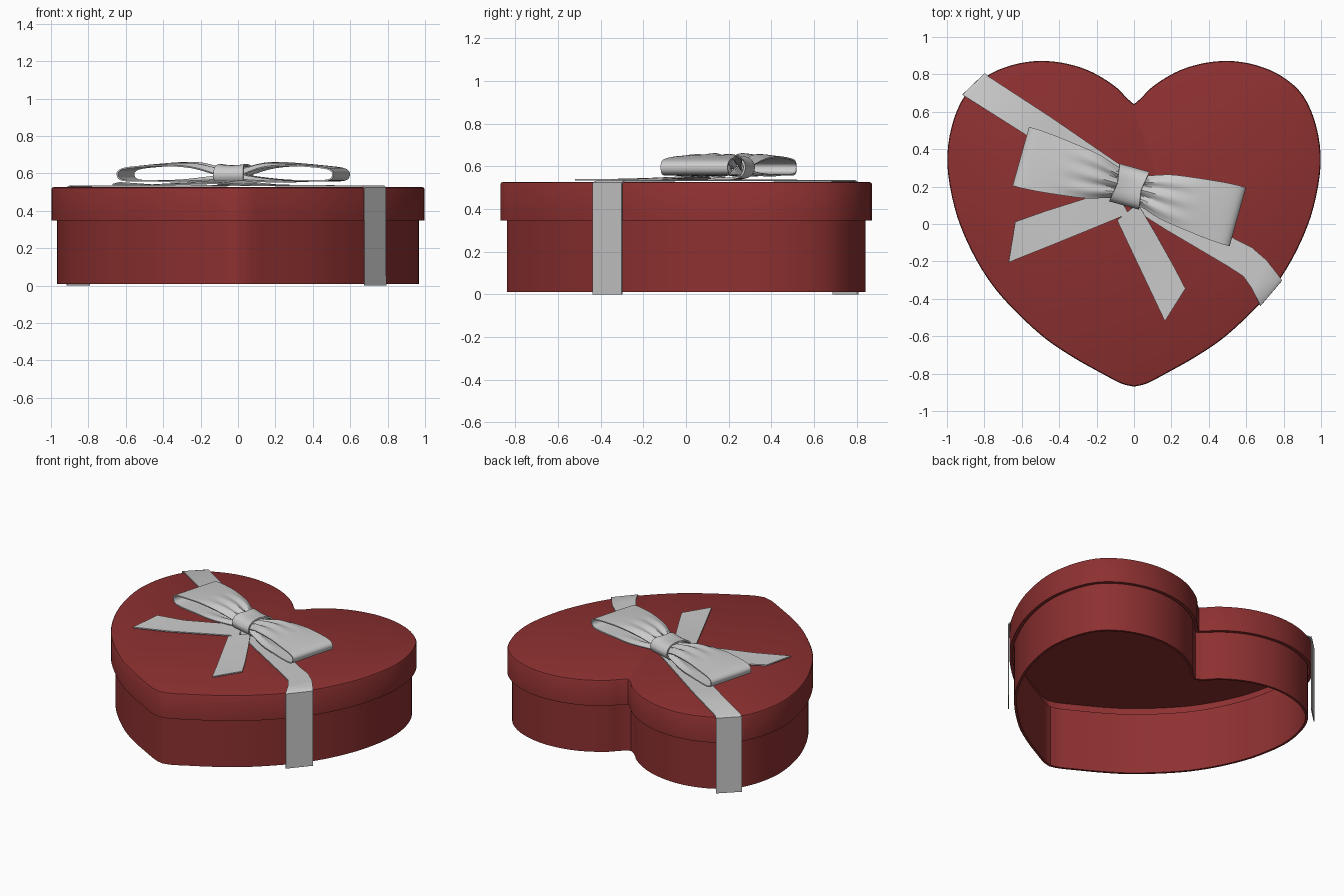
import bpy, bmesh, math
from mathutils import Vector

if "Cube" in bpy.data.objects:
    bpy.data.objects.remove(bpy.data.objects["Cube"])

red = bpy.data.materials.new("red_card")
red.diffuse_color = (0.27, 0.03, 0.03, 1)
red.use_nodes = True
red.node_tree.nodes["Principled BSDF"].inputs["Base Color"].default_value = red.diffuse_color


def spline(pts, n):
    """Catmull-Rom through the points, n steps per span."""
    p = [Vector(q) for q in pts]
    p = [2 * p[0] - p[1]] + p + [2 * p[-1] - p[-2]]
    out = []
    for i in range(1, len(p) - 2):
        a, b, c, d = p[i - 1:i + 3]
        for k in range(n):
            t = k / n
            out.append(0.5 * (2 * b + (c - a) * t + (2 * a - 5 * b + 4 * c - d) * t * t
                              + (3 * b - a - 3 * c + d) * t ** 3))
    return out + [p[-2]]


def finish(name, bm, mat=None, thickness=0):
    bmesh.ops.recalc_face_normals(bm, faces=bm.faces)
    me = bpy.data.meshes.new(name)
    bm.to_mesh(me)
    bm.free()
    ob = bpy.data.objects.new(name, me)
    bpy.context.collection.objects.link(ob)
    bpy.ops.object.select_all(action='DESELECT')
    ob.select_set(True)
    bpy.context.view_layer.objects.active = ob
    if mat:
        me.materials.append(mat)
    if thickness:
        m = ob.modifiers.new("thickness", 'SOLIDIFY')
        m.thickness, m.offset = thickness, 0
        bpy.ops.object.modifier_apply(modifier=m.name)
    bpy.ops.object.shade_smooth_by_angle(angle=math.radians(35))
    return ob


def grid(name, rows, thickness=0.008, closed=False):
    """Cloth sheet from rows of points."""
    bm = bmesh.new()
    v = [[bm.verts.new(p) for p in r] for r in rows]
    for i in range(len(v) - (0 if closed else 1)):
        a, b = v[i], v[(i + 1) % len(v)]
        for j in range(len(a) - 1):
            bm.faces.new((a[j], a[j + 1], b[j + 1], b[j]))
    return finish(name, bm, None, thickness)


# Heart outline: right half from tip to notch, mirrored
half = [(0, -.87), (.07, -.852), (.17, -.80), (.33, -.71), (.49, -.60), (.67, -.43), (.79, -.28),
        (.89, -.10), (.96, .09), (.998, .32), (.975, .52), (.905, .685), (.79, .79), (.65, .85),
        (.50, .872), (.35, .855), (.22, .81), (.10, .735), (.04, .675), (0, .64)]
right = spline(half, 4)
right[0].x = right[-1].x = 0
heart = right + [Vector((-p.x, p.y)) for p in reversed(right[1:-1])]


def inset(d):
    n, out = len(heart), []
    for i, p in enumerate(heart):
        t = (heart[(i + 1) % n] - heart[i - 1]).normalized()
        out.append(p + Vector((-t.y, t.x)) * d)
    return out


def heart_shell(name, profile, capped):
    """Sweep (inset, z) profile around the heart."""
    bm = bmesh.new()
    rings = [[bm.verts.new((p.x, p.y, z)) for p in inset(d)] for d, z in profile]
    pairs = list(zip(rings, rings[1:]))
    if capped:
        bm.faces.new(rings[0])
        bm.faces.new(rings[-1])
    else:
        pairs.append((rings[-1], rings[0]))
    n = len(heart)
    for a, b in pairs:
        for i in range(n):
            j = (i + 1) % n
            bm.faces.new((a[i], a[j], b[j], b[i]))
    return finish(name, bm, red)


heart_shell("lid", [(.022, .495), (.022, .347), (0, .347), (0, .516), (.004, .523), (.014, .527)], True)
heart_shell("box_wall", [(.03, .01), (.03, .44), (.046, .44), (.046, .01)], False)

# Strap across the lid and down both sides: (left edge, right edge) rows
strap = [((-.915, .69, .0), (-.795, .805, .0)), ((-.915, .69, .525), (-.795, .805, .525)),
         ((-.90, .68, .533), (-.78, .79, .533)), ((-.56, .465, .533), (-.45, .575, .533)),
         ((-.10, .14, .535), (-.02, .28, .535)), ((.17, -.03, .535), (.26, .09, .535)),
         ((.50, -.225, .533), (.54, -.08, .533)), ((.585, -.28, .533), (.63, -.125, .533)),
         ((.63, -.345, .533), (.71, -.195, .533)), ((.665, -.415, .533), (.78, -.285, .533)),
         ((.675, -.435, .522), (.79, -.30, .522)), ((.675, -.435, .0), (.79, -.30, .0))]
grid("strap", strap, 0.007)

# Loose ribbon tails
grid("tail_left", [((-.03, .055, .55), (-.10, .19, .56)), ((-.20, -.015, .545), (-.28, .13, .548)),
                   ((-.45, -.117, .537), (-.47, .07, .537)),
                   ((-.67, -.205, .54), (-.635, .012, .55))])
grid("tail_right", [((-.09, .02, .545), (.02, .11, .56)), ((-.01, -.15, .542), (.12, -.06, .546)),
                    ((.08, -.34, .537), (.215, -.23, .537)),
                    ((.165, -.52, .537), (.275, -.345, .537))])

# Bow: local u along the bow, v across it
ang = math.radians(-15.6)
U = Vector((math.cos(ang), math.sin(ang), 0))
V = Vector((-U.y, U.x, 0))
centre = Vector((-.025, .2, 0))


def bow_point(u, v, z):
    return centre + U * u + V * v + Vector((0, 0, z))


# Each loop: (u, z, half width) going out on top and back underneath
loop = [(.02, .605, .075), (.09, .625, .085), (.20, .65, .12), (.34, .652, .142), (.48, .64, .158),
        (.56, .628, .163), (.592, .612, .163), (.598, .592, .163), (.585, .57, .163),
        (.54, .561, .162), (.42, .56, .152), (.26, .56, .128), (.11, .572, .09), (.02, .585, .075)]
for side, name in ((-1, "bow_loop_left"), (1, "bow_loop_right")):
    rows = []
    for u, z, w in spline(loop, 4):
        fold = .014 * max(0, 1 - u / .38)          # gathers fade away from the knot
        rows.append([bow_point(side * u, w * s / 10, z + fold * math.cos(s * .95)
                               - .018 * (s / 10) ** 2 * (z > .6) * max(0, 1 - u / .6))
                     for s in range(-10, 11)])
    grid(name, rows)

# Knot band wrapped round the middle
ring = [(0, .645), (.05, .643), (.085, .628), (.1, .595), (.085, .56), (.05, .545), (0, .542),
        (-.05, .545), (-.085, .56), (-.1, .595), (-.085, .628), (-.05, .643), (0, .645)]
rows = []
for v, z in spline(ring, 3)[:-1]:
    rows.append([bow_point(u * (1 + .25 * abs(v) / .1), v, z - .006 * (1 - (u / .066) ** 2) * (z > .6))
                 for u in (-.066, -.044, -.022, 0, .022, .044, .066)])
grid("knot", rows, 0.01, closed=True)
